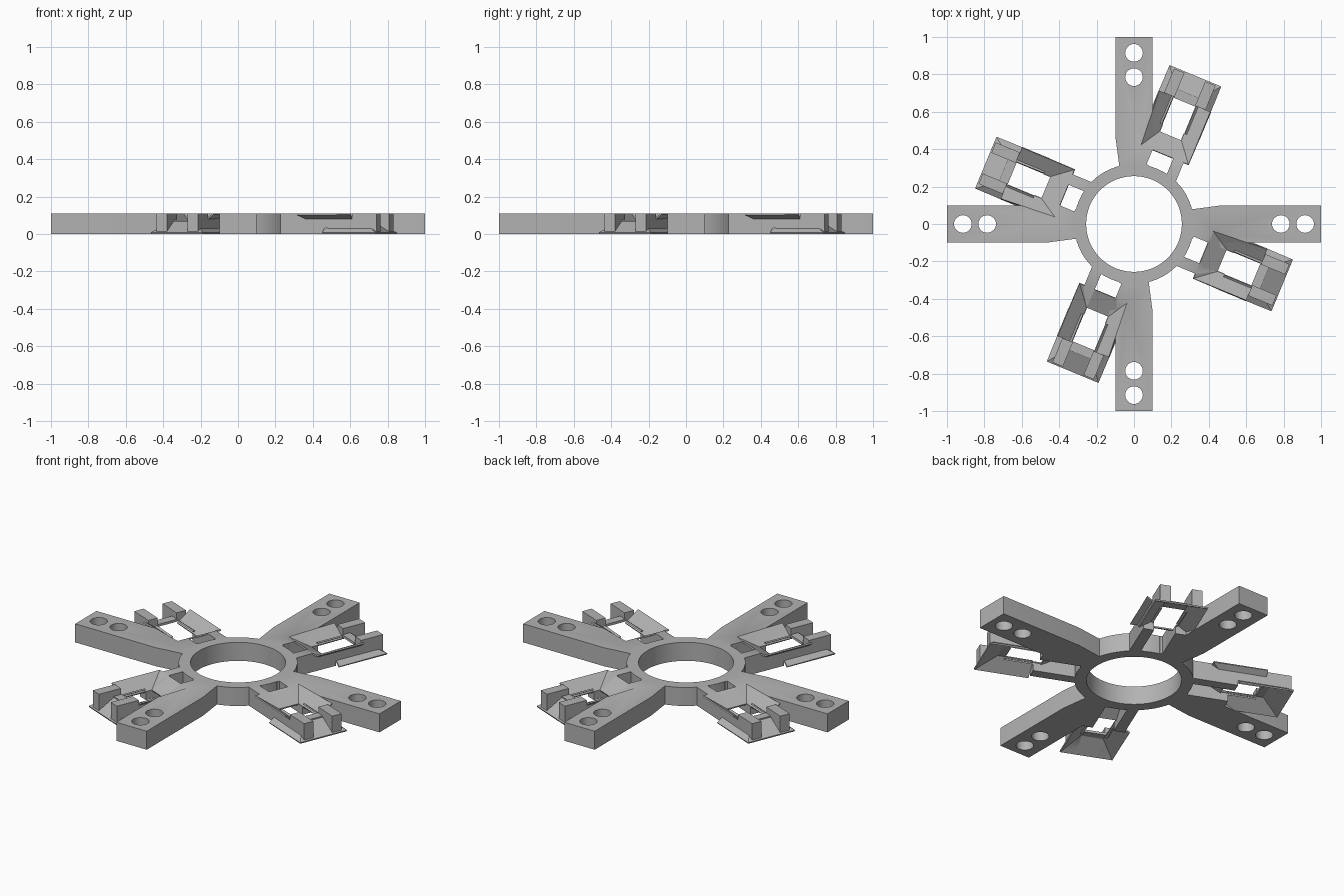
import bpy, bmesh, math
from mathutils import Matrix

if "Cube" in bpy.data.objects:
    bpy.data.objects.remove(bpy.data.objects["Cube"], do_unlink=True)

H = 0.11                          # overall thickness
TILT = Matrix.Rotation(math.radians(-22.5), 4, 'Z')   # guide direction beside each arm

grey = bpy.data.materials.new("plain grey")
grey.use_nodes = True
grey.diffuse_color = (0.45, 0.45, 0.45, 1)
grey.node_tree.nodes["Principled BSDF"].inputs["Base Color"].default_value = (0.45, 0.45, 0.45, 1)


def make_object(name, bm, matrix=Matrix()):
    bmesh.ops.recalc_face_normals(bm, faces=bm.faces)
    mesh = bpy.data.meshes.new(name)
    bm.to_mesh(mesh)
    bm.free()
    mesh.materials.append(grey)
    obj = bpy.data.objects.new(name, mesh)
    obj.matrix_world = matrix
    bpy.context.scene.collection.objects.link(obj)
    return obj


def prism(name, outline, z0, z1, matrix=Matrix()):
    """Extrude a flat outline between two heights."""
    bm = bmesh.new()
    face = bm.faces.new([bm.verts.new((x, y, z0)) for x, y in outline])
    out = bmesh.ops.extrude_face_region(bm, geom=[face])["geom"]
    top = [v for v in out if isinstance(v, bmesh.types.BMVert)]
    bmesh.ops.translate(bm, verts=top, vec=(0, 0, z1 - z0))
    return make_object(name, bm, matrix)


def box(name, x0, x1, y0, y1, z0, z1, matrix=Matrix()):
    return prism(name, [(x0, y0), (x1, y0), (x1, y1), (x0, y1)], z0, z1, matrix)


def circle(x, r, n):
    return [(x + r * math.cos(2 * math.pi * i / n), r * math.sin(2 * math.pi * i / n))
            for i in range(n)]


def funnel(name, flipped, sheet):
    """Tapered mouth: closed as a cutter, or three flared sides as a thin sheet."""
    side, corner, neck = 0.147, 0.147 if flipped else 0.127, 0.063
    rim = [(0.405, -side), (0.71, -side), (0.71, side), (0.405, corner)]
    throat = [(0.51, -neck), (0.71, -neck), (0.71, neck), (0.51, neck)]
    lift = 0 if sheet else 0.012   # the cutter overshoots the rim plane

    def place(x, y, z):
        return (1.26 - x, y, H - z) if flipped else (x, y, z)

    bm = bmesh.new()
    a = [bm.verts.new(place(x, y, H)) for x, y in rim]
    b = [bm.verts.new(place(x, y, 0.05)) for x, y in throat]
    for i in range(4):
        j = (i + 1) % 4
        if not sheet or i != 1:
            bm.faces.new([a[i], a[j], b[j], b[i]])
    if not sheet:
        bm.faces.new(b)
        c = [bm.verts.new(place(x, y, H + lift)) for x, y in rim]
        bm.faces.new(c)
        for i in range(4):
            j = (i + 1) % 4
            bm.faces.new([a[i], a[j], c[j], c[i]])
    obj = make_object(name, bm, TILT)
    if sheet:
        # thicken away from the opening
        ramp = obj.data.polygons[-1]
        away = ramp.normal.z > 0 if flipped else ramp.normal.z < 0
        mod = obj.modifiers.new("thickness", 'SOLIDIFY')
        mod.thickness, mod.offset = 0.009, 1 if away else -1
    return obj


def bake(obj, cutters=()):
    """Apply the cuts and modifiers to the mesh."""
    for cutter in cutters:
        cutter.hide_render = True
        mod = obj.modifiers.new("cut", 'BOOLEAN')
        mod.operation, mod.solver, mod.object = 'DIFFERENCE', 'EXACT', cutter
    bpy.context.view_layer.update()
    mesh = bpy.data.meshes.new_from_object(obj.evaluated_get(bpy.context.evaluated_depsgraph_get()))
    obj.modifiers.clear()
    obj.data = mesh
    mesh.materials.clear()
    mesh.materials.append(grey)
    mesh.shade_smooth()
    mesh.set_sharp_from_angle(angle=math.radians(30))
    return obj


# Cutters
upper_cut = funnel("upper_cutter", False, False)
lower_cut = funnel("lower_cutter", True, False)
window_cut = box("window_cutter", 0.32, 0.45, -0.06, 0.06, -0.1, 0.2, TILT)
bolt_cuts = [prism("bolt_cutter", circle(x, 0.047, 32), -0.1, 0.2) for x in (0.785, 0.915)]
bore_cut = prism("bore_cutter", circle(0, 0.256, 64), -0.1, 0.2)

# Central ring
ring = bake(prism("central_ring", circle(0, 0.32, 64), 0, H), [bore_cut])

# Arm with two bolt holes
half = [(0.29, 0.078), (0.32, 0.08), (0.47, 0.1), (1.0, 0.1)]
arm = prism("arm", [(x, -y) for x, y in half] + half[::-1], 0, H)
parts = [bake(arm, bolt_cuts + [upper_cut, window_cut])]

# Guide rails on both sides of the slot, opened by the two funnels
for name, s in (("left_rail", 1), ("right_rail", -1)):
    y0, y1 = sorted((0.06 * s, 0.12 * s))
    rail = box(name, 0.29, 0.85, y0, y1, 0, H, TILT)
    parts.append(bake(rail, [upper_cut, lower_cut]))

# Flared funnel sheets and the bar at the slot mouth
parts.append(bake(funnel("upper_funnel", False, True)))
parts.append(bake(funnel("lower_funnel", True, True)))
parts.append(bake(box("slot_bar", 0.705, 0.755, -0.062, 0.062, 0.06, 0.074, TILT)))

# Repeat around the ring
for part in parts:
    base = part.matrix_world.copy()
    for k in range(1, 4):
        copy = part.copy()
        copy.name = f"{part.name}_{k + 1}"
        copy.matrix_world = Matrix.Rotation(k * math.pi / 2, 4, 'Z') @ base
        bpy.context.scene.collection.objects.link(copy)

for cutter in [upper_cut, lower_cut, window_cut, bore_cut] + bolt_cuts:
    bpy.data.objects.remove(cutter, do_unlink=True)
